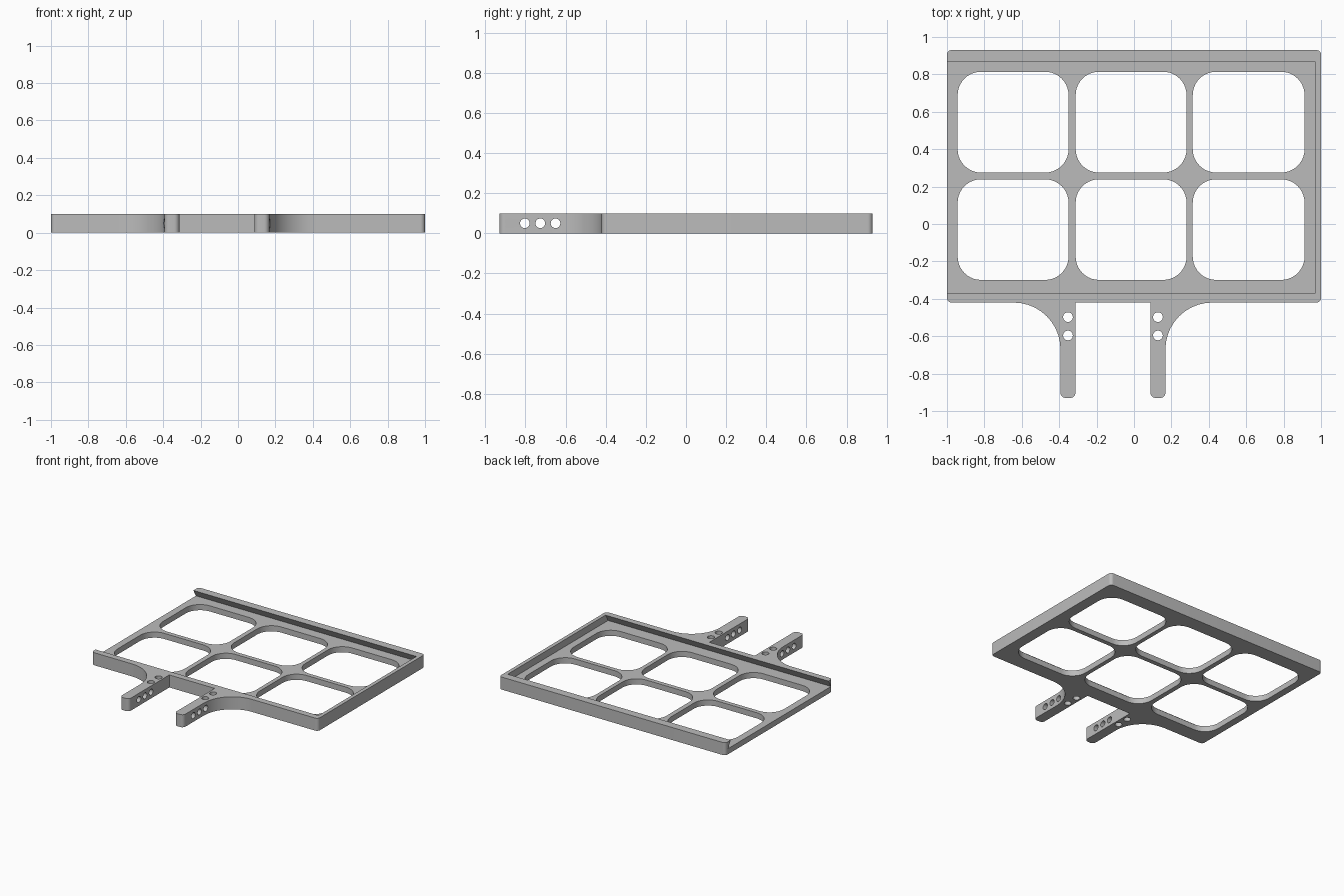
import bpy, bmesh, math
from mathutils import Matrix, Vector

if "Cube" in bpy.data.objects:
    bpy.data.objects.remove(bpy.data.objects["Cube"])

H = 0.10        # full thickness
FLOOR = 0.045   # top of the recessed floor

grey = bpy.data.materials.new("plain grey")
grey.diffuse_color = (0.5, 0.5, 0.5, 1)
grey.use_nodes = True
grey.node_tree.nodes["Principled BSDF"].inputs["Base Color"].default_value = grey.diffuse_color


def prism(name, pts, z0, z1, matrix=None):
    """Closed outline extruded from z0 to z1."""
    bm = bmesh.new()
    face = bm.faces.new([bm.verts.new((x, y, z0)) for x, y in pts])
    ext = bmesh.ops.extrude_face_region(bm, geom=[face])
    verts = [g for g in ext["geom"] if isinstance(g, bmesh.types.BMVert)]
    bmesh.ops.translate(bm, verts=verts, vec=(0, 0, z1 - z0))
    if matrix:
        bm.transform(matrix)
    bmesh.ops.recalc_face_normals(bm, faces=bm.faces)
    me = bpy.data.meshes.new(name)
    bm.to_mesh(me)
    bm.free()
    ob = bpy.data.objects.new(name, me)
    bpy.context.collection.objects.link(ob)
    return ob


def rounded(corners, n=10):
    """Outline from (x, y, radius) corners, each one filleted."""
    out = []
    for i, (x, y, r) in enumerate(corners):
        p = Vector((x, y))
        if r == 0:
            out.append((x, y))
            continue
        a = (Vector(corners[i - 1][:2]) - p).normalized()
        b = (Vector(corners[(i + 1) % len(corners)][:2]) - p).normalized()
        c = p + (a + b) * r          # right-angled corners only
        for k in range(n + 1):
            t = k / n * math.pi / 2
            q = c - b * r * math.cos(t) - a * r * math.sin(t)
            out.append((q.x, q.y))
    return out


def circle(x, y, r, n=24):
    return [(x + r * math.cos(2 * math.pi * k / n),
             y + r * math.sin(2 * math.pi * k / n)) for k in range(n)]


def cut(target, cutter):
    bpy.context.view_layer.objects.active = target
    mod = target.modifiers.new("cut", "BOOLEAN")
    mod.operation = "DIFFERENCE"
    mod.solver = "EXACT"
    mod.object = cutter
    bpy.ops.object.modifier_apply(modifier=mod.name)
    bpy.data.objects.remove(cutter)


# Tray body with two arms, outline counter-clockwise
c, t, f = 0.025, 0.028, 0.25
tray = prism("tray_with_arms", rounded([
    (-1, -0.42, c), (-0.393, -0.42, f), (-0.393, -0.93, t), (-0.313, -0.93, t),
    (-0.313, -0.42, 0), (0.088, -0.42, 0), (0.088, -0.93, t), (0.168, -0.93, t),
    (0.168, -0.42, f), (1, -0.42, c), (1, 0.93, c), (-1, 0.93, c)]), 0, H)
tray.data.materials.append(grey)

# Dovetail slide recess, open at the left end, profile swept along x
u, top = 0.032, H + 0.02
k = u * 0.02 / (H - FLOOR)
profile = [(-0.37 - u, FLOOR), (0.865 + u, FLOOR),
           (0.865 - k, top), (-0.37 + k, top)]
along_x = Matrix(((0, 0, 1, 0), (1, 0, 0, 0), (0, 1, 0, 0), (0, 0, 0, 1)))
cut(tray, prism("recess_cutter", profile, -1.1, 0.97, along_x))

# Six rounded windows through the floor
for x0, x1 in ((-0.943, -0.35), (-0.312, 0.281), (0.314, 0.912)):
    for y0, y1 in ((-0.299, 0.239), (0.275, 0.814)):
        r = 0.125
        cut(tray, prism("window_cutter", rounded(
            [(x0, y0, r), (x1, y0, r), (x1, y1, r), (x0, y1, r)]), -0.1, 0.2))

# Screw holes down through the arm roots
for x in (-0.353, 0.128):
    for y in (-0.498, -0.596):
        cut(tray, prism("screw_hole_cutter", circle(x, y, 0.026), -0.1, 0.2))

# Pin holes sideways through both arms
for y in (-0.881, -0.803, -0.726, -0.65):
    cut(tray, prism("pin_hole_cutter", circle(y, H / 2, 0.024), -0.8, 0.6, along_x))

# Smooth the rounded walls, keep the edges crisp
bpy.ops.object.select_all(action="DESELECT")
tray.select_set(True)
bpy.context.view_layer.objects.active = tray
bpy.ops.object.shade_smooth_by_angle(angle=math.radians(30))
